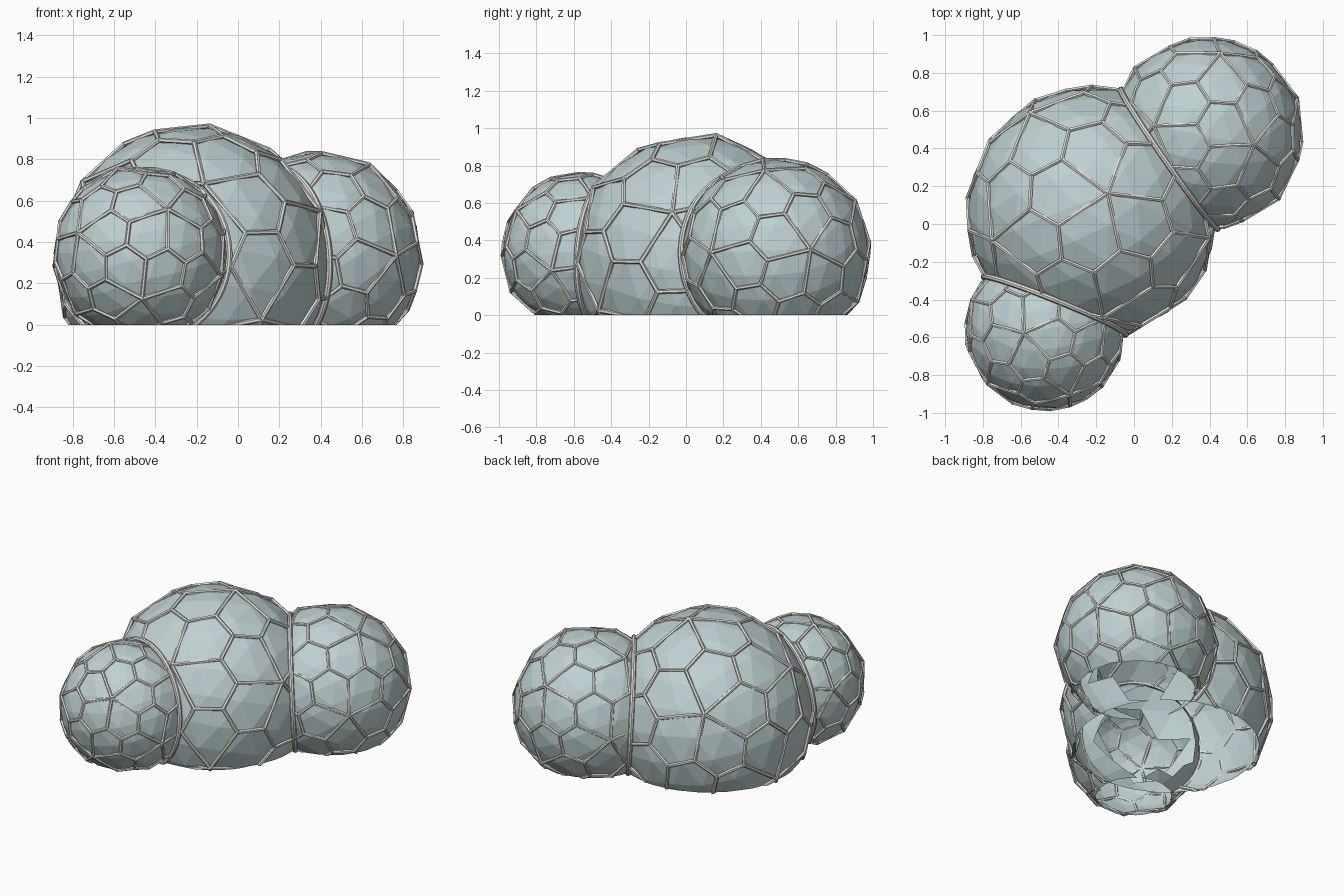
import bpy, bmesh, math
from mathutils import Vector, Matrix, Quaternion

if "Cube" in bpy.data.objects:
    bpy.data.objects.remove(bpy.data.objects["Cube"])


def material(name, rgb):
    m = bpy.data.materials.new(name)
    m.diffuse_color = (*rgb, 1)
    m.use_nodes = True
    m.node_tree.nodes["Principled BSDF"].inputs["Base Color"].default_value = m.diffuse_color
    return m


GLASS = material("pale_glass", (0.52, 0.64, 0.65))
STEEL = material("light_steel", (0.76, 0.75, 0.72))

# name: centre, glass radius, two neighbouring five-way node directions
DOMES = {
    "small": (Vector((-0.47, -0.56, 0.34)), 0.42,
              Vector((0.30, -0.80, 0.51)), Vector((-0.29, 0.01, 0.957))),
    "large": (Vector((-0.22, 0.06, 0.295)), 0.663,
              Vector((0.12, 0.15, 0.98)), Vector((0.91, -0.20, 0.36))),
    "medium": (Vector((0.385, 0.48, 0.33)), 0.502,
               Vector((0.93, 0.36, 0.04)), Vector((0.48, -0.12, 0.87))),
}
LINKS = [("large", "small"), ("large", "medium")]


def finish(bm, name, mat):
    me = bpy.data.meshes.new(name)
    bm.to_mesh(me)
    bm.free()
    me.materials.append(mat)
    ob = bpy.data.objects.new(name, me)
    bpy.context.collection.objects.link(ob)
    return ob


def clip(bm, point, normal):
    """Remove everything on the side the normal points to."""
    bmesh.ops.bisect_plane(bm, geom=bm.verts[:] + bm.edges[:] + bm.faces[:],
                           plane_co=point, plane_no=normal, clear_outer=True)


def basis(a, b):
    a = a.normalized()
    b = (b - a * a.dot(b)).normalized()
    return Matrix((a, b, a.cross(b))).transposed()


def junction(a, b):
    """Plane where two spheres meet: point, normal, circle radius."""
    ca, ra = DOMES[a][:2]
    cb, rb = DOMES[b][:2]
    d = (cb - ca).length
    t = (d * d + ra * ra - rb * rb) / (2 * d)
    n = (cb - ca) / d
    return ca + n * t, n, math.sqrt(ra * ra - t * t)


def icosahedron():
    bm = bmesh.new()
    bmesh.ops.create_icosphere(bm, subdivisions=1, radius=1)
    verts = [v.co.normalized() for v in bm.verts]
    faces = [f.calc_center_median().normalized() for f in bm.faces]
    bm.free()
    return verts, faces


ICO_V, ICO_F = icosahedron()


def orientation(a, b):
    p = ICO_V[0]
    q = next(v for v in ICO_V if 0.3 < v.dot(p) < 0.6)
    return basis(a, b) @ basis(p, q).transposed()


def pentagon_net():
    """Edges of a 60-pentagon sphere: five-way stars joined by three-way nodes."""
    nodes = {}
    for i, v in enumerate(ICO_V):
        for j, w in enumerate(ICO_V):
            if 0.3 < v.dot(w) < 0.6:
                out = Quaternion(v.cross(w), math.radians(27.05)) @ v
                nodes[i, j] = Quaternion(v, math.radians(13.1)) @ out
    edges = []
    for (i, j), n in nodes.items():
        edges.append((ICO_V[i] * 1.018, n))
        edges.append((n, max(ICO_F, key=lambda f: f.dot(n))))
        if i < j:
            edges.append((n, nodes[j, i]))
    return edges


NET = pentagon_net()


def add_bar(bm, a, b, r):
    d = b - a
    m = Matrix.Translation((a + b) / 2) @ d.to_track_quat('Z', 'Y').to_matrix().to_4x4()
    bmesh.ops.create_cone(bm, cap_ends=True, segments=6, radius1=r, radius2=r,
                          depth=d.length + r * 0.6, matrix=m)


for name, (c, r, s1, s2) in DOMES.items():
    rot = orientation(s1, s2)
    planes = []
    for a, b in LINKS:
        p, n, _ = junction(a, b)
        if name == a:
            planes.append((p, n, b))
        elif name == b:
            planes.append((p, -n, a))

    # faceted glass shell, open below and opened into its neighbours
    bm = bmesh.new()
    bmesh.ops.create_icosphere(bm, subdivisions=3, radius=r,
                               matrix=Matrix.Translation(c) @ rot.to_4x4())
    inner = [f for f in bm.faces
             if any(all((v.co - DOMES[o][0]).length < DOMES[o][1] * 0.87 for v in f.verts)
                    for _, _, o in planes)]
    bmesh.ops.delete(bm, geom=inner, context='FACES')
    clip(bm, Vector((0, 0, 0)), Vector((0, 0, -1)))
    finish(bm, name + "_dome_glass", GLASS)

    # pentagonal lattice of bars, trimmed at the ground and the junctions
    bm = bmesh.new()
    bar = 0.0105 if name != "large" else 0.012
    for a, b in NET:
        add_bar(bm, c + rot @ a * (r * 1.007), c + rot @ b * (r * 1.007), bar)
    clip(bm, Vector((0, 0, 0)), Vector((0, 0, -1)))
    for p, n, _ in planes:
        clip(bm, p, n)
    finish(bm, name + "_dome_lattice", STEEL)

# arch rings where the domes meet
for a, b in LINKS:
    p, n, rad = junction(a, b)
    bm = bmesh.new()
    R, t, steps, sides = rad + 0.009, 0.016, 64, 8
    q = n.to_track_quat('Z', 'Y')
    rows = []
    for i in range(steps):
        u = math.tau * i / steps
        row = []
        for k in range(sides):
            w = math.tau * k / sides
            x = R + t * math.cos(w)
            row.append(bm.verts.new(p + q @ Vector((x * math.cos(u), x * math.sin(u),
                                                    t * math.sin(w)))))
        rows.append(row)
    for i in range(steps):
        r0, r1 = rows[i], rows[(i + 1) % steps]
        for k in range(sides):
            m = (k + 1) % sides
            bm.faces.new((r0[k], r1[k], r1[m], r0[m]))
    clip(bm, Vector((0, 0, 0)), Vector((0, 0, -1)))
    finish(bm, b + "_junction_ring", STEEL)
